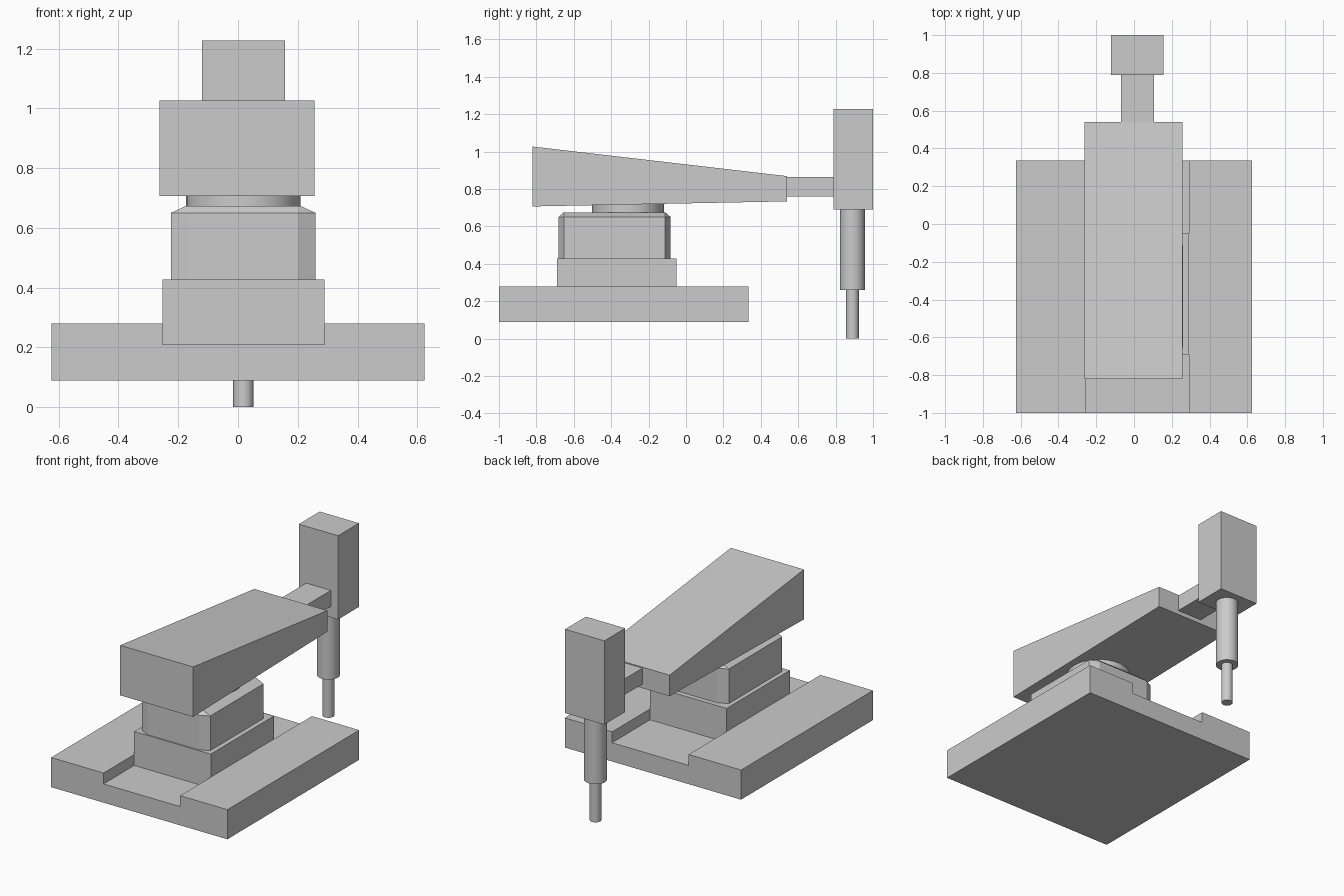
import bpy, bmesh

if "Cube" in bpy.data.objects:
    bpy.data.objects.remove(bpy.data.objects["Cube"])

CX = 0.018  # shared centre line of carriage, neck and head


def prism(name, profile, lo, hi, axis):
    """Extrude a 2D profile: axis 'y' takes (x, z), axis 'x' takes (y, z), axis 'z' takes (x, y)."""
    place = {'x': lambda p, d: (d, p[0], p[1]),
             'y': lambda p, d: (p[0], d, p[1]),
             'z': lambda p, d: (p[0], p[1], d)}[axis]
    bm = bmesh.new()
    a = [bm.verts.new(place(p, lo)) for p in profile]
    b = [bm.verts.new(place(p, hi)) for p in profile]
    bm.faces.new(a)
    bm.faces.new(b)
    n = len(profile)
    for i in range(n):
        j = (i + 1) % n
        bm.faces.new((a[i], a[j], b[j], b[i]))
    bmesh.ops.recalc_face_normals(bm, faces=bm.faces)
    me = bpy.data.meshes.new(name)
    bm.to_mesh(me)
    bm.free()
    ob = bpy.data.objects.new(name, me)
    bpy.context.collection.objects.link(ob)
    return ob


def box(name, x, y, z):
    return prism(name, [(x[0], y[0]), (x[1], y[0]), (x[1], y[1]), (x[0], y[1])], *z, 'z')


def cylinder(name, r, y, z, sides=32):
    bpy.ops.mesh.primitive_cylinder_add(vertices=sides, radius=r, depth=z[1] - z[0],
                                        location=(CX, y, (z[0] + z[1]) / 2))
    ob = bpy.context.object
    ob.name = name
    bpy.ops.object.shade_smooth_by_angle()
    return ob


# Base plate with a full-length slide channel
prism("base_plate", [(-0.625, 0.09), (0.625, 0.09), (0.625, 0.28), (0.29, 0.28),
                     (0.29, 0.21), (-0.253, 0.21), (-0.253, 0.28), (-0.625, 0.28)],
      -1.0, 0.335, 'y')

# Sliding carriage
box("carriage", (-0.253, 0.29), (-0.69, -0.05), (0.21, 0.428))

# Column with chamfered corners and a bevelled top
x0, x1, y0, y1 = -0.225, 0.26, -0.682, -0.082
cx, cy = 0.06, 0.03
column = prism("column", [(x0 + cx, y0), (x1 - cx, y0), (x1, y0 + cy), (x1, y1 - cy),
                          (x1 - cx, y1), (x0 + cx, y1), (x0, y1 - cy), (x0, y0 + cy)],
               0.428, 0.65, 'z')
bm = bmesh.new()
bm.from_mesh(column.data)
top = max(bm.faces, key=lambda f: f.calc_center_median().z)
new = bmesh.ops.extrude_face_region(bm, geom=[top])
bmesh.ops.delete(bm, geom=[top], context='FACES_ONLY')
for v in [g for g in new['geom'] if isinstance(g, bmesh.types.BMVert)]:
    v.co.x = min(max(v.co.x, x0 + cx - 0.008), x1 - cx + 0.008)
    v.co.y = min(max(v.co.y, y0 + cy - 0.004), y1 - cy + 0.004)
    v.co.z = 0.674
bmesh.ops.remove_doubles(bm, verts=bm.verts, dist=0.0005)
bmesh.ops.recalc_face_normals(bm, faces=bm.faces)
bm.to_mesh(column.data)
bm.free()

# Swivel disc under the arm
cylinder("swivel_disc", 0.192, -0.31, (0.66, 0.72))

# Tapered arm
prism("arm", [(-0.82, 0.707), (0.54, 0.734), (0.54, 0.869), (-0.82, 1.027)],
      -0.262, 0.256, 'x')

# Link and tool head
box("head_link", (-0.07, 0.106), (0.53, 0.80), (0.761, 0.863))
box("tool_head", (-0.121, 0.157), (0.789, 1.0), (0.69, 1.227))

# Spindle sleeve and tool bit
cylinder("spindle_sleeve", 0.067, 0.89, (0.26, 0.70))
cylinder("tool_bit", 0.034, 0.89, (0.0, 0.27))
